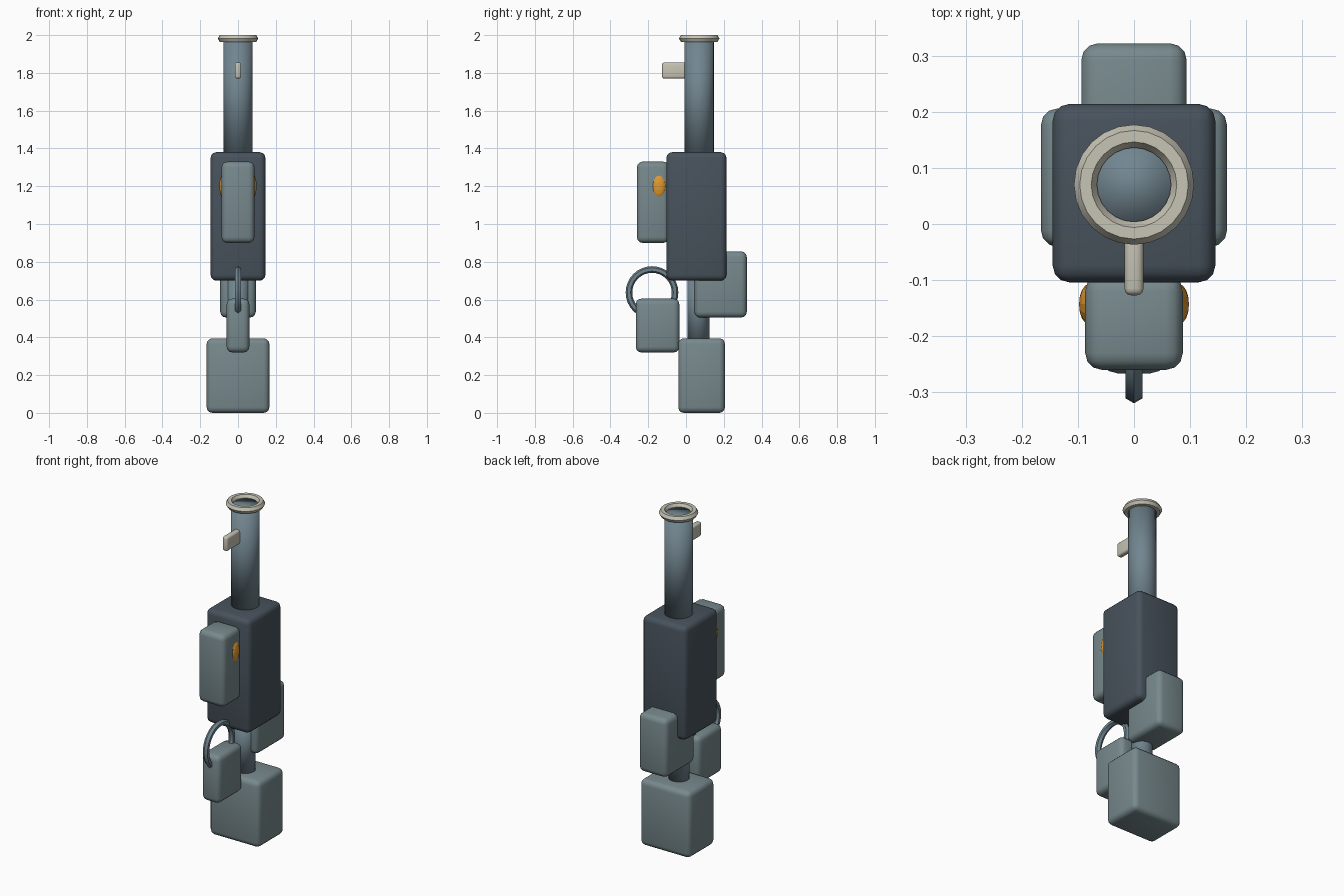
import bpy, math

if "Cube" in bpy.data.objects:
    bpy.data.objects.remove(bpy.data.objects["Cube"])


def material(name, color):
    m = bpy.data.materials.new(name)
    m.diffuse_color = (*color, 1)
    m.use_nodes = True
    m.node_tree.nodes["Principled BSDF"].inputs["Base Color"].default_value = m.diffuse_color
    return m


GREY = material("grey_panel", (0.185, 0.25, 0.265))
STEEL = material("blue_steel", (0.165, 0.235, 0.275))
DARK = material("dark_slate", (0.064, 0.085, 0.107))
CREAM = material("cream", (0.57, 0.55, 0.46))
ORANGE = material("orange", (0.74, 0.32, 0.03))


def finish(name, mat):
    ob = bpy.context.object
    ob.name = name
    ob.data.materials.append(mat)
    return ob


def box(name, mat, x, y, z, bevel):
    """Rounded box given its (min, max) on each axis."""
    spans = (x, y, z)
    bpy.ops.mesh.primitive_cube_add(size=1, location=[(a + b) / 2 for a, b in spans])
    ob = finish(name, mat)
    ob.scale = [b - a for a, b in spans]
    bpy.ops.object.transform_apply(location=False, rotation=False, scale=True)
    mod = ob.modifiers.new("rounded_edges", 'BEVEL')
    mod.width = bevel
    mod.segments = 3
    bpy.ops.object.modifier_apply(modifier=mod.name)
    bpy.ops.object.shade_smooth_by_angle(angle=math.radians(35))
    return ob


def tube(name, mat, radius, y, z0, z1):
    bpy.ops.mesh.primitive_cylinder_add(vertices=32, radius=radius, depth=z1 - z0,
                                        location=(0, y, (z0 + z1) / 2))
    finish(name, mat)
    bpy.ops.object.shade_smooth()


def ring(name, mat, major, minor, loc, rot, segments):
    bpy.ops.mesh.primitive_torus_add(major_radius=major, minor_radius=minor,
                                     major_segments=segments, minor_segments=6,
                                     location=loc, rotation=rot)
    finish(name, mat)
    bpy.ops.object.shade_smooth_by_angle(angle=math.radians(30))


# Main housing and the blocks around it
box("body", DARK, (-0.145, 0.145), (-0.104, 0.214), (0.70, 1.38), 0.03)
box("stock", GREY, (-0.166, 0.166), (-0.041, 0.206), (0.0, 0.395), 0.03)
box("rear_block", GREY, (-0.094, 0.094), (0.045, 0.322), (0.505, 0.855), 0.03)
box("front_block", GREY, (-0.087, 0.087), (-0.26, -0.09), (0.90, 1.33), 0.03)
box("grip", GREY, (-0.06, 0.06), (-0.266, -0.035), (0.32, 0.605), 0.03)

# Barrel, stock tube and muzzle
tube("barrel", STEEL, 0.078, 0.069, 1.36, 1.978)
tube("stock_tube", STEEL, 0.058, 0.066, 0.37, 0.73)
ring("muzzle_ring", CREAM, 0.0865, 0.0205, (0, 0.07, 1.982), (0, 0, 0), 24)
box("front_sight", CREAM, (-0.017, 0.017), (-0.127, 0.03), (1.77, 1.855), 0.012)

# Trigger guard loop in the side plane
ring("trigger_guard", STEEL, 0.122, 0.0175, (0, -0.18, 0.637), (0, math.pi / 2, 0), 32)

# Flattened buttons on both sides of the front block
for side, label in ((-1, "left"), (1, "right")):
    bpy.ops.mesh.primitive_uv_sphere_add(segments=12, ring_count=8, radius=1,
                                         location=(side * 0.08, -0.143, 1.2),
                                         rotation=(0, math.pi / 2, 0))
    button = finish(label + "_button", ORANGE)
    button.scale = (0.062, 0.036, 0.018)
